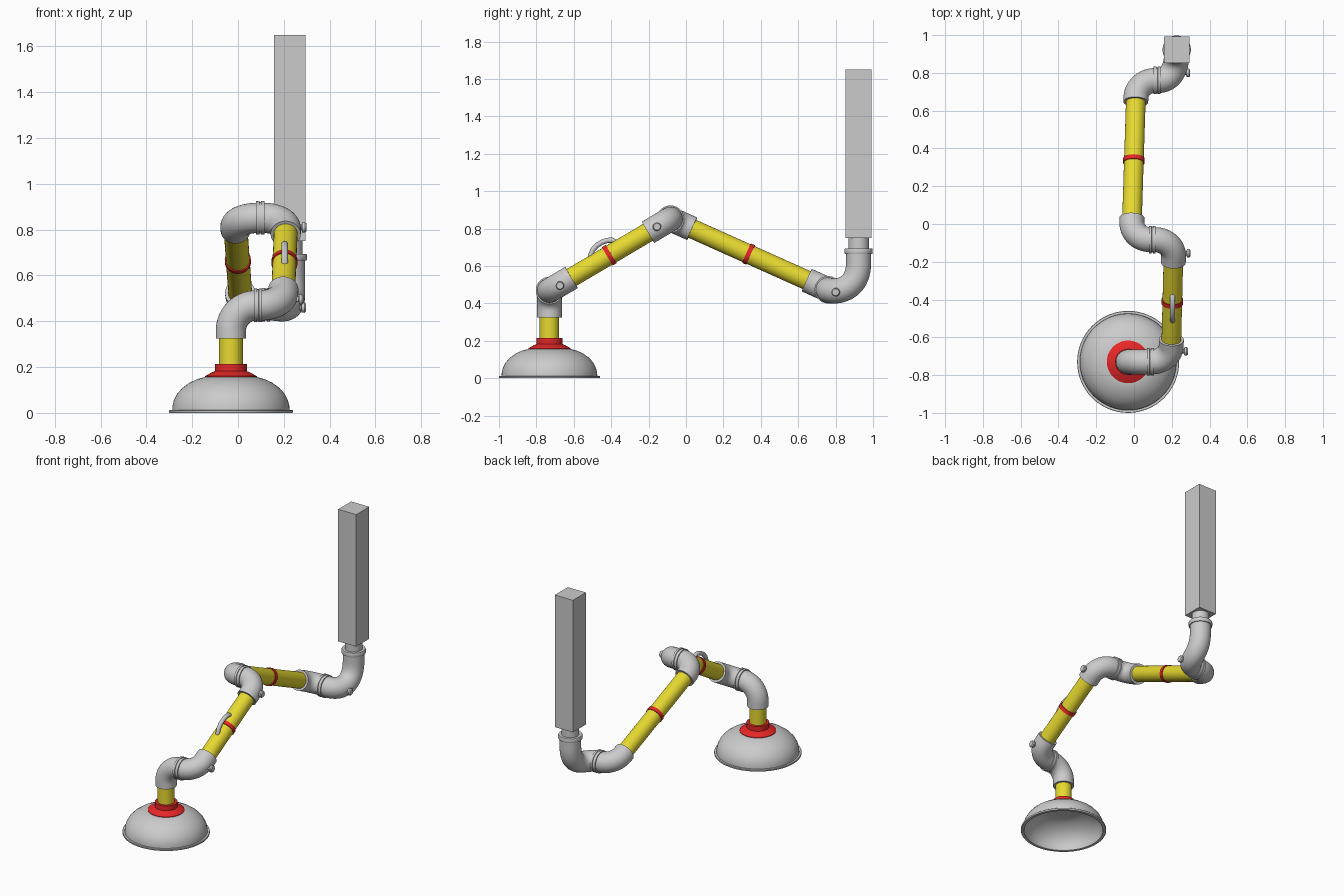
import bpy, bmesh, math
from mathutils import Vector as V

if "Cube" in bpy.data.objects:
    bpy.data.objects.remove(bpy.data.objects["Cube"])

def material(name, rgb):
    m = bpy.data.materials.new(name)
    m.diffuse_color = (*rgb, 1)
    m.use_nodes = True
    m.node_tree.nodes["Principled BSDF"].inputs["Base Color"].default_value = m.diffuse_color
    return m

YELLOW = material("yellow_hose", (0.80, 0.70, 0.03))
RED = material("red_collar", (0.80, 0.02, 0.02))

def finish(name, bm, mat=None):
    bmesh.ops.recalc_face_normals(bm, faces=bm.faces)
    me = bpy.data.meshes.new(name)
    bm.to_mesh(me)
    bm.free()
    ob = bpy.data.objects.new(name, me)
    bpy.context.collection.objects.link(ob)
    if mat:
        me.materials.append(mat)
    return ob

def skin(name, rings, mat=None, caps=True):
    """Bridge a list of equal-length point rings; cap or close the loop."""
    bm = bmesh.new()
    rows = [[bm.verts.new(p) for p in r] for r in rings]
    n = len(rows[0])
    pairs = list(zip(rows, rows[1:])) + ([] if caps else [(rows[-1], rows[0])])
    for a, b in pairs:
        for i in range(n):
            j = (i + 1) % n
            bm.faces.new((a[i], a[j], b[j], b[i]))
    if caps:
        bm.faces.new(rows[0])
        bm.faces.new(rows[-1])
    return finish(name, bm, mat)

def lathe(name, profile, base, axis=(0, 0, 1), mat=None, n=48, caps=True):
    """Revolve (radius, height) points around an axis through base."""
    q = V((0, 0, 1)).rotation_difference(V(axis).normalized())
    rings = [[V(base) + q @ V((r * math.cos(2 * math.pi * i / n),
                               r * math.sin(2 * math.pi * i / n), h))
              for i in range(n)] for r, h in profile]
    return skin(name, rings, mat, caps)

def sweep(name, path, r, mat=None, n=32):
    """Round tube of radius r along a point path."""
    path = [V(p) for p in path]
    rings, side, last = [], None, None
    for i, p in enumerate(path):
        t = (path[min(i + 1, len(path) - 1)] - path[max(i - 1, 0)]).normalized()
        side = t.orthogonal().normalized() if side is None else last.rotation_difference(t) @ side
        last = t
        up = t.cross(side)
        rings.append([p + r * (side * math.cos(2 * math.pi * k / n) + up * math.sin(2 * math.pi * k / n))
                      for k in range(n)])
    return skin(name, rings, mat)

def elbow(name, start, corner, end, bend=0.1, r=0.066):
    """Pipe elbow: straight, quarter bend at the corner, straight."""
    s, c, e = V(start), V(corner), V(end)
    a, b = (s - c).normalized() * bend, (e - c).normalized() * bend
    arc = [c + a * (1 - math.sin(t)) + b * (1 - math.cos(t))
           for t in (math.pi / 2 * k / 14 for k in range(15))]
    return sweep(name, [s] + arc + [e], r)

def swivel(name, centre):
    """Double-lipped joint ring between two elbows, along x."""
    lathe(name, [(0.06, -0.018), (0.073, -0.018), (0.073, -0.004), (0.069, -0.003),
                 (0.069, 0.003), (0.073, 0.004), (0.073, 0.018), (0.06, 0.018)], centre, (1, 0, 0))

def knob(name, x, y, z):
    lathe(name, [(0.012, 0), (0.012, 0.022), (0.022, 0.024), (0.023, 0.036), (0.018, 0.042)],
          (x, y, z), (1, 0, 0), n=24)

# Suction hood: thin hollow dome with rim
dome = [(0.256, 0.012), (0.255, 0.03), (0.249, 0.055), (0.235, 0.083), (0.212, 0.109),
        (0.18, 0.132), (0.145, 0.148), (0.11, 0.157)]
inner = [(r - 0.008, z - 0.008) for r, z in reversed(dome)]
HX, HY = -0.031, -0.73
lathe("suction_hood", [(0.268, 0.0), (0.270, 0.003), (0.270, 0.010), (0.268, 0.012)] + dome +
      [(0.002, 0.157), (0.002, 0.149)] + inner + [(0.25, 0.0)],
      (HX, HY, 0), n=64, caps=False)
lathe("hood_collar", [(0.113, 0.150), (0.113, 0.160), (0.085, 0.176), (0.070, 0.182),
                      (0.070, 0.214), (0.05, 0.214)], (HX, HY, 0), mat=RED)
sweep("hood_neck", [(HX, HY, 0.2), (HX, HY, 0.35)], 0.052, YELLOW)

# Joint corners: lower, middle and upper ends of the two arms
a0, a1 = V((0.195, -0.73, 0.469)), V((0.211, -0.083, 0.851))
b0, b1 = V((-0.014, -0.083, 0.851)), V((0.013, 0.76, 0.473))
da, db = (a1 - a0).normalized(), (b1 - b0).normalized()

# Hood joint
elbow("hood_elbow", (HX, HY, 0.325), (HX, HY, 0.469), (0.085, HY, 0.469), 0.11)
elbow("lower_arm_bottom_elbow", (0.085, HY, 0.469), a0, a0 + da * 0.137)
swivel("hood_swivel", (0.087, HY, 0.469))

# Middle joint
elbow("lower_arm_top_elbow", a1 - da * 0.139, a1, (0.097, -0.083, 0.851))
elbow("upper_arm_top_elbow", (0.097, -0.083, 0.851), b0, b0 + db * 0.127)
swivel("middle_swivel", (0.097, -0.083, 0.851))

# Base joint: elbow out of the arm, then a double bend up to the column
elbow("upper_arm_bottom_elbow", b1 - db * 0.125, b1, (0.122, 0.76, 0.473))
swivel("base_swivel", (0.122, 0.76, 0.473))
P = [V(p) for p in ((0.12, 0.76, 0.473), (0.24, 0.755, 0.463), (0.226, 0.923, 0.44), (0.226, 0.923, 0.62))]
bez = []
for k in range(25):
    t = k / 24
    bez.append(P[0] * (1 - t) ** 3 + P[1] * 3 * t * (1 - t) ** 2 + P[2] * 3 * t * t * (1 - t) + P[3] * t ** 3)
sweep("base_double_elbow", bez + [V((0.226, 0.923, 0.675))], 0.067)
lathe("base_flange", [(0.06, 0.665), (0.073, 0.665), (0.075, 0.67), (0.075, 0.69), (0.073, 0.694),
                      (0.055, 0.694), (0.055, 0.752), (0.04, 0.752)], (0.226, 0.923, 0))

# Arm tubes with red centre bands
for name, p, q, d, band_y in (("lower_arm", a0, a1, da, -0.41), ("upper_arm", b0, b1, db, 0.335)):
    sweep(name + "_tube", [p + d * 0.11, q - d * 0.11], 0.052, YELLOW)
    lathe(name + "_band", [(0.045, -0.012), (0.057, -0.012), (0.057, 0.012), (0.045, 0.012)],
          p + d * ((band_y - p.y) / d.y), d, RED)

# Handle on the lower arm
sweep("arm_handle", [(0.204, y, z) for y, z in
      ((-0.508, 0.625), (-0.510, 0.655), (-0.500, 0.684), (-0.478, 0.709), (-0.450, 0.727),
       (-0.420, 0.737), (-0.394, 0.738), (-0.378, 0.728), (-0.368, 0.705))], 0.014, n=16)

# Friction knobs
knob("hood_knob", 0.243, -0.674, 0.495)
knob("middle_knob", 0.256, -0.155, 0.81)
knob("base_knob", 0.254, 0.80, 0.46)

# Mounting column
bm = bmesh.new()
bmesh.ops.create_cube(bm, size=1)
bmesh.ops.scale(bm, vec=(0.136, 0.14, 0.9), verts=bm.verts)
bmesh.ops.translate(bm, vec=(0.226, 0.923, 1.2), verts=bm.verts)
finish("mounting_column", bm)

# Smooth shading with sharp rims
for ob in bpy.context.scene.objects:
    ob.select_set(True)
bpy.context.view_layer.objects.active = bpy.data.objects["suction_hood"]
bpy.ops.object.shade_smooth_by_angle(angle=math.radians(35))
